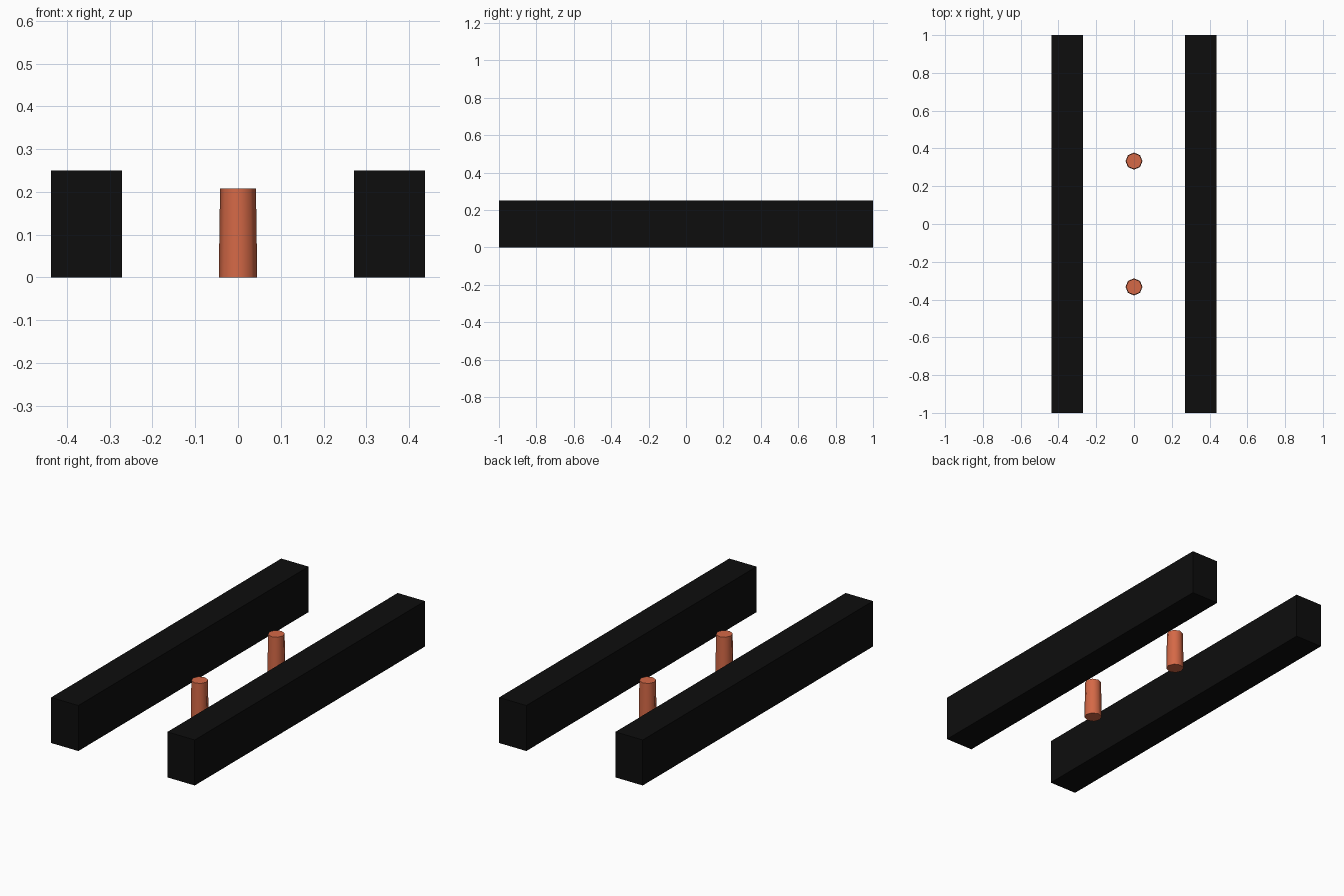
import bpy
import math

cube = bpy.data.objects.get("Cube")
if cube:
    bpy.data.objects.remove(cube, do_unlink=True)


def make_material(name, rgb):
    mat = bpy.data.materials.new(name)
    mat.use_nodes = True
    color = (*rgb, 1.0)
    mat.diffuse_color = color
    mat.node_tree.nodes["Principled BSDF"].inputs["Base Color"].default_value = color
    return mat


black = make_material("matte black", (0.004, 0.004, 0.004))
orange = make_material("burnt orange", (0.66, 0.14, 0.062))


def add_beam(name, x):
    """Long rectangular side beam resting on the ground."""
    size = (0.166, 2.0, 0.25)
    bpy.ops.mesh.primitive_cube_add(size=1, location=(x, 0, size[2] / 2))
    beam = bpy.context.object
    beam.name = name
    beam.scale = size
    bpy.ops.object.transform_apply(location=False, rotation=False, scale=True)
    beam.data.materials.append(black)


def add_post(name, y):
    """Slightly tapered eight-sided post with smooth sides and flat caps."""
    height = 0.208
    bpy.ops.mesh.primitive_cone_add(vertices=8, radius1=0.045, radius2=0.042,
                                    depth=height, location=(0, y, height / 2))
    post = bpy.context.object
    post.name = name
    post.data.materials.append(orange)
    bpy.ops.object.shade_smooth_by_angle(angle=math.radians(60))


# Side beams
for side, sign in (("left", 1), ("right", -1)):
    add_beam(side + "_beam", sign * 0.354)

# Centre posts
for end, sign in (("front", -1), ("back", 1)):
    add_post(end + "_post", sign * 0.333)
